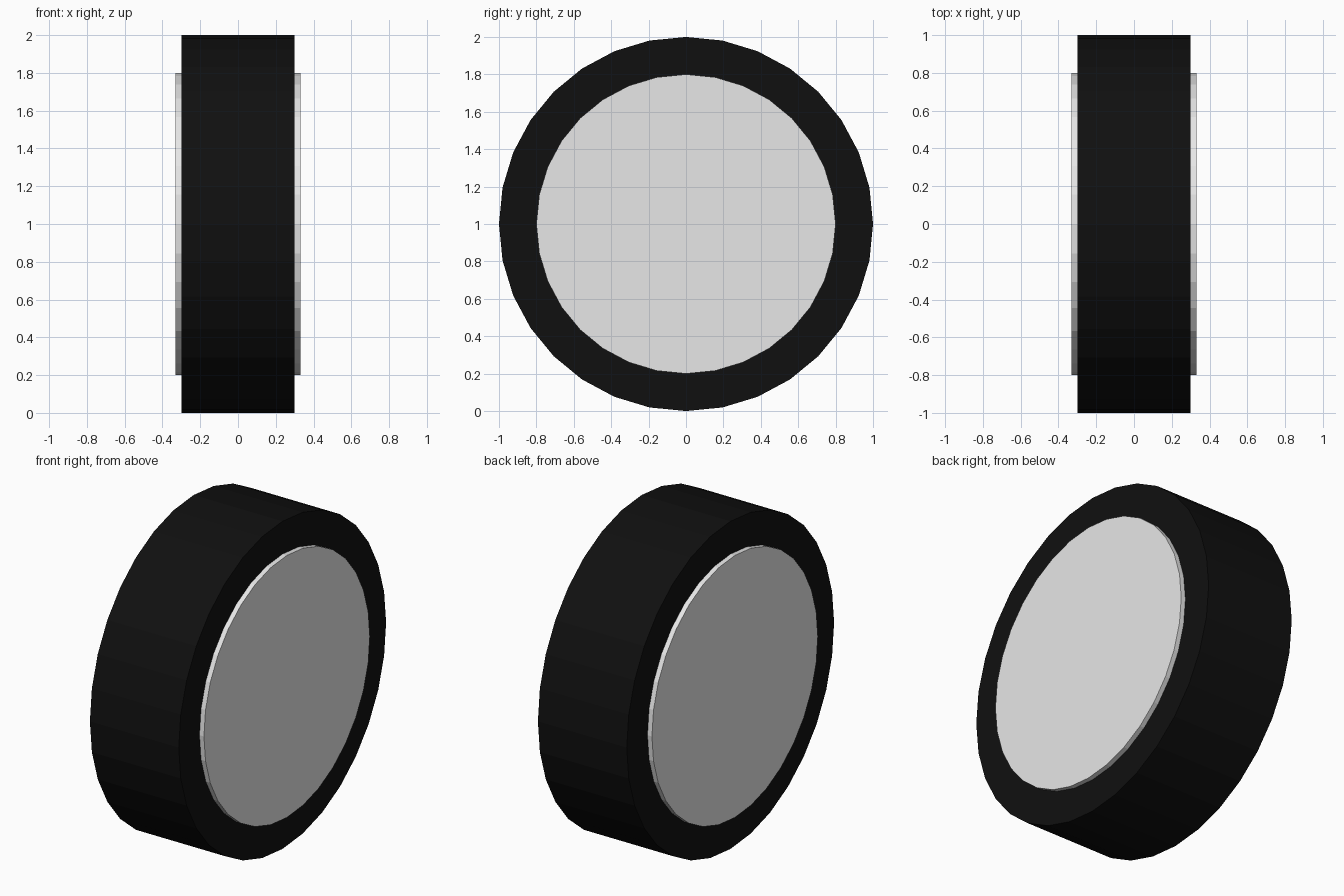
import bpy
from math import pi

cube = bpy.data.objects.get("Cube")
if cube:
    bpy.data.objects.remove(cube, do_unlink=True)


def make_material(name, colour):
    mat = bpy.data.materials.new(name)
    mat.use_nodes = True
    mat.diffuse_color = colour
    mat.node_tree.nodes["Principled BSDF"].inputs["Base Color"].default_value = colour
    return mat


def wheel_disc(name, radius, width, mat):
    """Flat-shaded cylinder with its axle along x, corner at the top."""
    bpy.ops.mesh.primitive_cylinder_add(
        vertices=32, radius=radius, depth=width,
        location=(0, 0, 1), rotation=(0, pi / 2, 0))
    disc = bpy.context.object
    disc.name = name
    disc.data.materials.append(mat)
    return disc


rubber = make_material("black rubber", (0.005, 0.005, 0.005, 1))
metal = make_material("light grey metal", (0.8, 0.8, 0.8, 1))

# Tyre, and the hub that stands slightly proud of it on both sides
wheel_disc("tyre", 1.0, 0.6, rubber)
wheel_disc("hub", 0.8, 0.66, metal)
